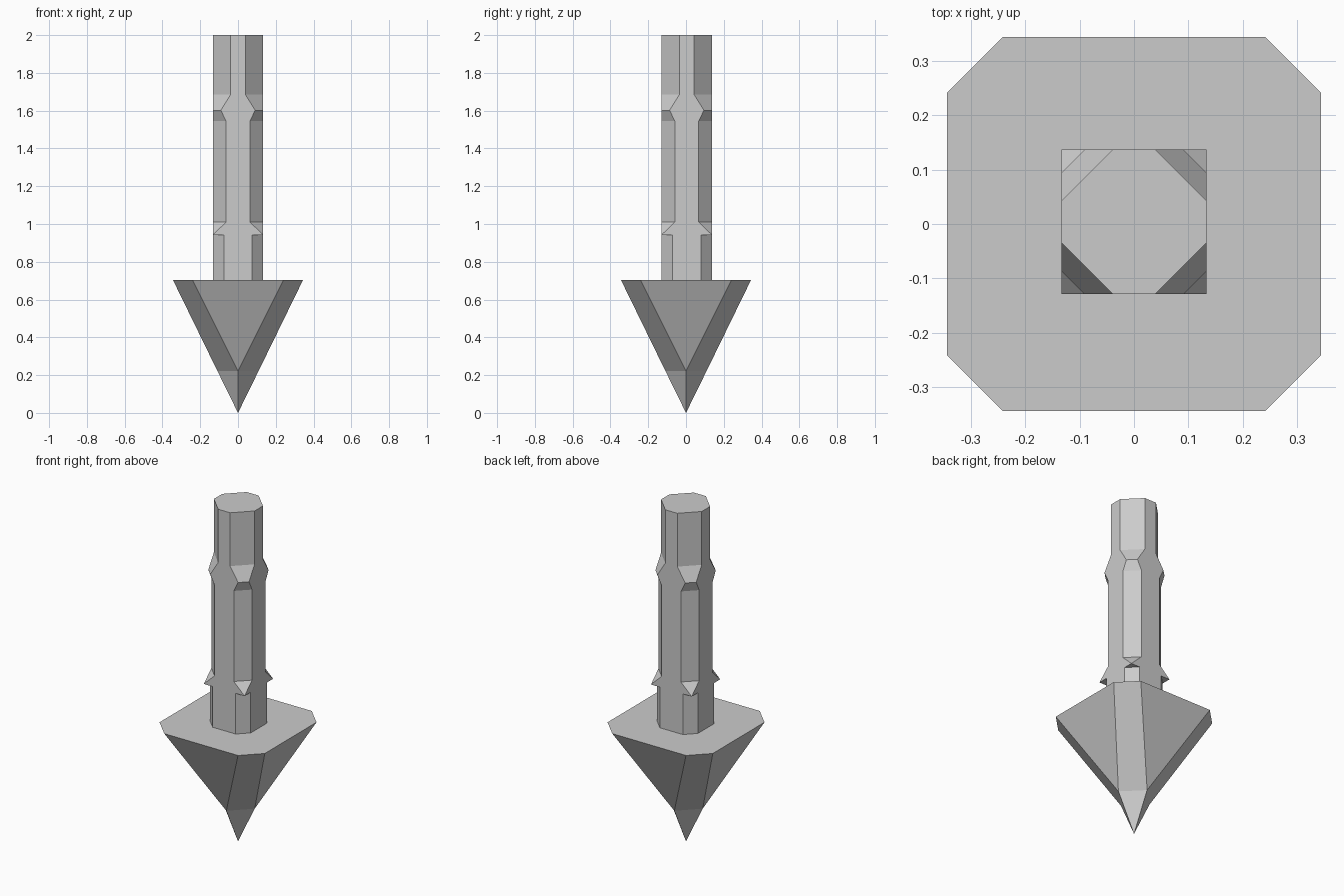
import bpy
import bmesh

if "Cube" in bpy.data.objects:
    bpy.data.objects.remove(bpy.data.objects["Cube"])


def chamfered_ring(half, flat, y0):
    """Square of half-width `half`, corners cut so each side keeps +-flat."""
    quarter = [(flat, -half), (half, -flat)]
    pts = []
    for _ in range(4):
        pts += quarter
        quarter = [(-y, x) for x, y in quarter]
    return [(x, y + y0) for x, y in pts]


def loft(name, sections, y0=0.0):
    """Skin a stack of (z, half, flat) sections into a closed flat-shaded solid."""
    bm = bmesh.new()
    rings = [[bm.verts.new((x, y, z)) for x, y in chamfered_ring(half, flat, y0)]
             for z, half, flat in sections]
    for low, high in zip(rings, rings[1:]):
        for i in range(8):
            j = (i + 1) % 8
            bm.faces.new((low[i], low[j], high[j], high[i]))
    bm.faces.new(rings[0][::-1])
    bm.faces.new(rings[-1])
    # Collapse the corners and tips where a section has no chamfer
    bmesh.ops.remove_doubles(bm, verts=bm.verts, dist=1e-4)
    bmesh.ops.dissolve_limit(bm, angle_limit=0.01, verts=bm.verts, edges=bm.edges)
    bmesh.ops.recalc_face_normals(bm, faces=bm.faces)
    mesh = bpy.data.meshes.new(name)
    bm.to_mesh(mesh)
    bm.free()
    obj = bpy.data.objects.new(name, mesh)
    bpy.context.collection.objects.link(obj)
    return obj


# Pointed head: sharp four-sided tip, then a pyramid with chamfered edges
loft("arrow_head", [(0.0, 0.0, 0.0), (0.222, 0.109, 0.0), (0.703, 0.344, 0.241)])

# Shaft: square bar whose corner chamfers vary, leaving barbs and notches
W = 0.133
shaft = [(0.703, 0.075), (0.943, 0.075), (0.943, W), (1.01, 0.063),
         (1.545, 0.063), (1.602, 0.091), (1.685, 0.039), (2.0, 0.039)]
loft("arrow_shaft", [(z, W, flat) for z, flat in shaft], y0=0.004)
